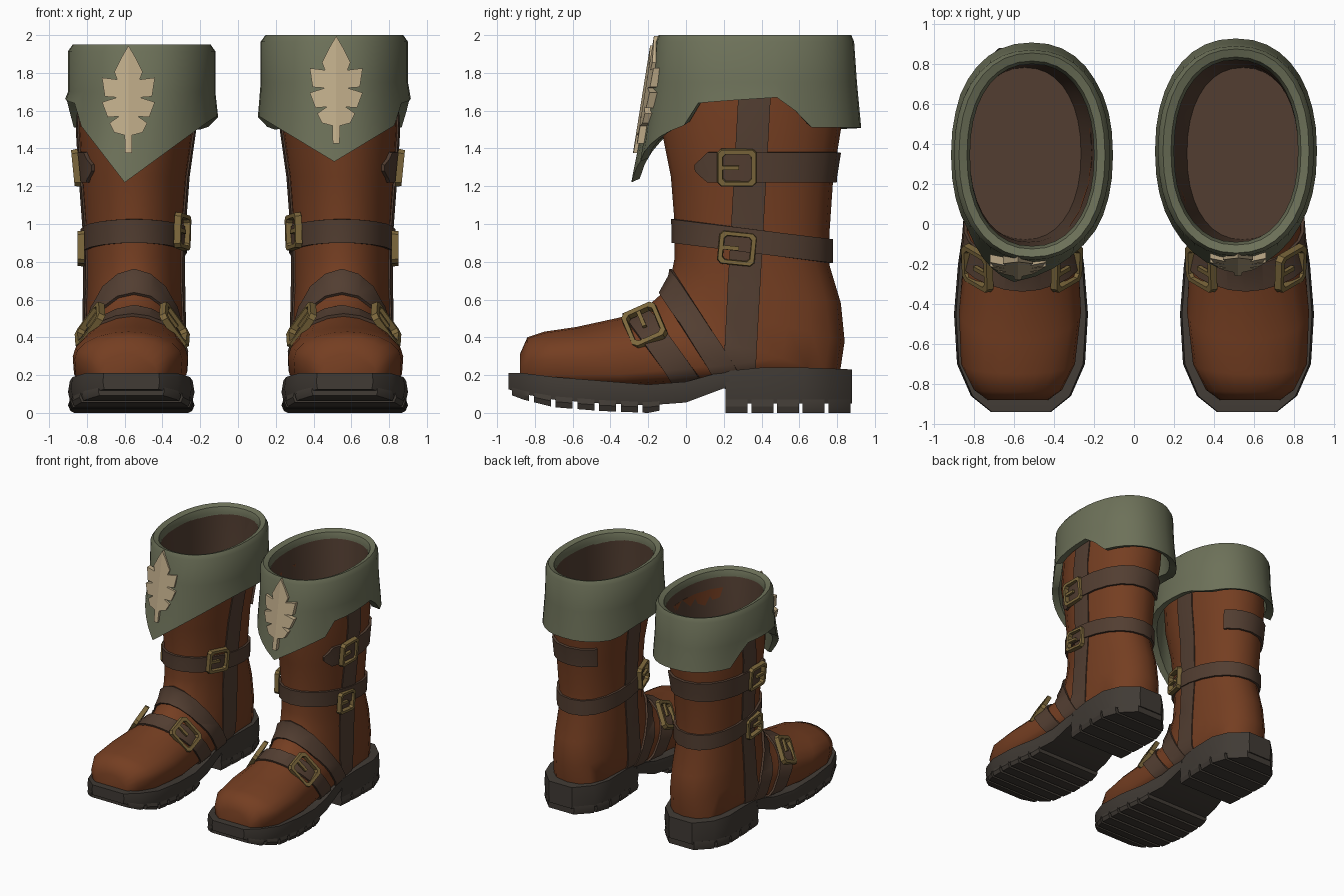
import bpy, bmesh
from math import sin, cos, pi, radians, copysign
from mathutils import Vector, Matrix
from mathutils.bvhtree import BVHTree

cube = bpy.data.objects.get("Cube")
if cube:
    bpy.data.objects.remove(cube)


def material(name, rgb):
    m = bpy.data.materials.new(name)
    m.use_nodes = True
    m.diffuse_color = (*rgb, 1)
    m.node_tree.nodes["Principled BSDF"].inputs["Base Color"].default_value = (*rgb, 1)
    return m


LEATHER = material("russet leather", (.176, .048, .0155))
STRAP = material("dark brown leather", (.085, .048, .031))
CUFF = material("sage green cloth", (.153, .166, .10))
SOLE = material("charcoal rubber", (.052, .043, .035))
BRASS = material("aged brass", (.2, .135, .044))
LEAF = material("pale tan", (.52, .41, .25))


def lerp_table(table, t, col=1):
    """Piecewise linear lookup in a table sorted by its first column."""
    for a, b in zip(table, table[1:]):
        if t <= b[0]:
            f = max(0, (t - a[0]) / (b[0] - a[0]))
            return a[col] + (b[col] - a[col]) * f
    return table[-1][col]


def loft(bm, rings, wrap=False, cap_start=False, cap_end=False):
    """Skin a list of closed rings with quads."""
    vr = [[bm.verts.new(p) for p in r] for r in rings]
    pairs = list(zip(vr, vr[1:])) + ([(vr[-1], vr[0])] if wrap else [])
    n = len(vr[0])
    for a, b in pairs:
        for i in range(n):
            j = (i + 1) % n
            bm.faces.new((a[i], a[j], b[j], b[i]))
    if cap_start:
        bm.faces.new(vr[0])
    if cap_end:
        bm.faces.new(vr[-1])
    bmesh.ops.recalc_face_normals(bm, faces=bm.faces)


def finish(name, bm, mat, side, angle=40):
    """Place a part in the left (+1) or mirrored right (-1) boot."""
    for v in bm.verts:
        v.co.x = side * (v.co.x + .55)
    if side < 0:
        bmesh.ops.reverse_faces(bm, faces=bm.faces)
    me = bpy.data.meshes.new(name)
    bm.to_mesh(me)
    bm.free()
    me.materials.append(mat)
    ob = bpy.data.objects.new(("left_" if side > 0 else "right_") + name, me)
    bpy.context.collection.objects.link(ob)
    bpy.ops.object.select_all(action='DESELECT')
    ob.select_set(True)
    bpy.context.view_layer.objects.active = ob
    bpy.ops.object.shade_smooth_by_angle(angle=radians(angle))


# Boot upper: front y, front z, back y, back z, half width, x shift, underside roundness
UPPER = [
    (-.13, 1.8, .83, 1.8, .31, -.03, .9),
    (-.13, 1.5, .82, 1.5, .31, -.01, .9),
    (-.08, 1.25, .78, 1.25, .285, 0, .9),
    (-.06, 1.0, .76, .96, .265, 0, .9),
    (-.06, .82, .76, .78, .26, 0, .9),
    (-.08, .72, .82, .58, .262, 0, .9),
    (-.13, .63, .84, .38, .265, 0, .85),
    (-.22, .55, .81, .18, .265, 0, .75),
    (-.35, .505, .35, .18, .27, .01, .5),
    (-.58, .455, -.3, .14, .305, .02, .45),
    (-.75, .43, -.65, .14, .285, .03, .45),
    (-.84, .40, -.82, .14, .22, .03, .5),
    (-.88, .31, -.88, .14, .15, .03, .5),
]


def power(v, e):
    return copysign(abs(v) ** e, v)


def upper_mesh():
    rings = []
    for fy, fz, by, bz, w, ox, e in UPPER:
        ring = []
        for i in range(20):
            s, c = sin(i * pi / 10), cos(i * pi / 10)
            k = e if c < 0 else 1
            c2 = power(c, k)
            ring.append((ox + w * power(s, k), (fy + by) / 2 + (fy - by) / 2 * c2,
                         (fz + bz) / 2 + (fz - bz) / 2 * c2))
        rings.append(ring)
    bm = bmesh.new()
    loft(bm, rings, cap_end=True)
    return bm


def slab(y, z, ny, nz, width):
    """Two facing planes that keep a band of the given width."""
    c, n = Vector((0, y, z)), Vector((0, ny, nz)).normalized()
    return [(c - n * width / 2, n), (c + n * width / 2, -n)]


def strap(name, side, planes, thick):
    """A band cut from the upper's own surface and raised."""
    bm = upper_mesh()
    for co, no in planes:
        geom = bm.verts[:] + bm.edges[:] + bm.faces[:]
        bmesh.ops.bisect_plane(bm, geom=geom, plane_co=co, plane_no=no, clear_inner=True)
    bm.normal_update()
    new = bmesh.ops.extrude_face_region(bm, geom=bm.faces[:])["geom"]
    top = {g for g in new if isinstance(g, bmesh.types.BMFace)}
    bm.normal_update()
    moves = []
    for v in [g for g in new if isinstance(g, bmesh.types.BMVert)]:
        n = sum((f.normal for f in v.link_faces if f in top), Vector())
        moves.append((v, n.normalized() * thick))
    for v, d in moves:
        v.co += d
    finish(name, bm, STRAP, side)


def buckle(name, side, tree, face, y, z, along, a, b, facing=(0, 0)):
    """Chamfered frame with a prong, seated on the upper; facing is its y and z tilt."""
    hit = tree.ray_cast(Vector((face * 2, y, z)), Vector((-face, 0, 0)))[0]
    n = Vector((face, *facing)).normalized()
    t = Vector((0, *along))
    t = (t - n * t.dot(n)).normalized()
    frame = Matrix((t, n.cross(t), n)).transposed().to_4x4()
    frame.translation = hit + n * .01

    def octagon(s, h):
        p, q, c = a * s, b * s, .2 * a * s
        corners = [(p, q - c), (p - c, q), (c - p, q), (-p, q - c)]
        return [(x, y2, h) for x, y2 in corners + [(-x, -y2) for x, y2 in corners]]

    bm = bmesh.new()
    loft(bm, [octagon(1, 0), octagon(.96, .035), octagon(.74, .035), octagon(.7, 0)], wrap=True)
    prong = Matrix.Translation((-a * .4, 0, .022)) @ Matrix.Diagonal((a, .022, .022, 1))
    bmesh.ops.create_cube(bm, size=1, matrix=prong)
    bmesh.ops.transform(bm, matrix=frame, verts=bm.verts)
    finish(name, bm, BRASS, side, 30)


# Sole plan: y, half width, top height, slab underside, tread underside
PLAN = [
    (-.94, .15, .21, .125, .10), (-.86, .25, .21, .10, .07), (-.7, .32, .19, .07, .03),
    (-.45, .335, .17, .05, .01), (-.2, .315, .15, .04, 0), (0, .285, .165, .055, .04),
    (.2, .265, .22, .13, .12), (.4, .28, .24, .07, 0), (.62, .285, .24, .07, 0),
    (.76, .235, .235, .07, 0), (.88, .11, .23, .07, 0),
]


def sole_block(bm, y0, y1, bottom, top):
    ys = [y0] + [r[0] for r in PLAN if y0 < r[0] < y1] + [y1]
    rings = []
    for y in ys:
        w, lo, hi = lerp_table(PLAN, y), bottom(y), top(y)
        rings.append([(.015 + x, y, z) for x, z in
                      ((-w * .96, lo), (w * .96, lo), (w, (lo + hi) / 2), (w * .97, hi),
                       (-w * .97, hi), (-w, (lo + hi) / 2))])
    loft(bm, rings, cap_start=True, cap_end=True)


def sole(side):
    bm = bmesh.new()
    rim = lambda y: lerp_table(PLAN, y, 2)
    under = lambda y: lerp_table(PLAN, y, 3)
    tread = lambda y: lerp_table(PLAN, y, 4)
    sole_block(bm, -.94, .23, under, rim)
    sole_block(bm, .21, .88, lambda y: .05, rim)
    for i in range(7):
        y = -.92 + i * .115
        sole_block(bm, y, y + .09, tread, lambda v: under(v) + .02)
    for i in range(5):
        y = .21 + i * .136
        sole_block(bm, y, y + .116, lambda v: 0, lambda v: .07)
    finish("sole", bm, SOLE, side, 30)


def around(degrees):
    """Point on a slightly squared unit circle, starting at the front."""
    a = radians(degrees)
    return power(sin(a), .9), -power(cos(a), .9)


def oval(rx, ry, z, cy, cx=-.04):
    return [(cx + rx * x, cy + ry * y, z) for x, y in map(around, range(0, 360, 10))]


def cuff(side, top, tip, cy, lean):
    """Folded cuff with a straight-edged front point and side notches."""
    outer = [(50, 0), (60, .11), (100, .14), (110, .07), (120, -.02), (180, -.02)]
    inner = [(52, 0), (75, .04), (105, .03), (125, -.03), (180, -.02)]
    hem, tuck = [], []
    for a in range(0, 360, 10):
        x, y = around(a)
        z = 1.53 if y > 0 else tip + (1.53 - tip) * min(1, abs(x) / .82)
        z += lerp_table(outer, a) if a <= 180 else lerp_table(inner, 360 - a)
        drop = max(0, 1.52 - z)
        for row, rx, ry, lift in ((hem, .405, .56, 0), (tuck, .34, .515, .02)):
            row.append((-.04 + rx * x + lean * drop, cy + (ry + .25 * drop) * y, z + lift))
    bm = bmesh.new()
    loft(bm, [oval(.31, .455, top - .06, cy), oval(.325, .47, top - .015, cy),
              oval(.365, .51, top, cy), oval(.39, .525, top - .035, cy),
              oval(.39, .54, top - .25, cy), hem, tuck], wrap=True)
    finish("cuff", bm, CUFF, side)
    # Inside of the shaft
    bm = bmesh.new()
    loft(bm, [oval(.312, .457, top - .055, cy), oval(.296, .445, 1.65, .355, -.025),
              oval(.28, .43, 1.38, .352, -.005)], cap_end=True)
    bmesh.ops.reverse_faces(bm, faces=bm.faces)
    finish("lining", bm, STRAP, side)


def leaf(side, top, cx, cy):
    """Lobed leaf plate, folded along its midrib."""
    half = [(0, 0), (.035, .06), (.075, .14), (.06, .18), (.14, .17), (.125, .27), (.06, .275),
            (.14, .3), (.11, .38), (.05, .375), (.10, .41), (.075, .46), (.02, .475),
            (.018, .57), (0, .57)]
    bm = bmesh.new()

    def vert(x, d):
        return bm.verts.new((cx + x, cy - .495 - .16 * d + .18 * abs(x), top - d))

    right = [vert(x, d) for x, d in half]
    left = [right[0]] + [vert(-x, d) for x, d in half[1:-1]] + [right[-1]]
    bm.faces.new(right)
    bm.faces.new(left[::-1])
    new = bmesh.ops.extrude_face_region(bm, geom=bm.faces[:])["geom"]
    bmesh.ops.translate(bm, vec=(0, -.04, 0),
                        verts=[g for g in new if isinstance(g, bmesh.types.BMVert)])
    bmesh.ops.recalc_face_normals(bm, faces=bm.faces)
    finish("leaf_ornament", bm, LEAF, side, 20)


def boot(side, top, tip, cy, lean, leaf_x):
    body = upper_mesh()
    tree = BVHTree.FromBMesh(body)
    finish("upper", body, LEATHER, side, 50)
    sole(side)
    cuff(side, top, tip, cy, lean)
    leaf(side, top - .005, leaf_x, cy)
    # Straps
    strap("side_strip", side, slab(.32, .9, 1, -.055, .17), .009)
    strap("shin_strap", side, slab(.35, .91, .13, 1, .125), .018)
    ends = [(Vector((.22, .04, 0)), Vector((.66, .42, 0)))]
    ends += [(Vector((0, .04, 1.3)), Vector((0, 1, k))) for k in (-1, 1)]
    strap("calf_strap", side, slab(.3, 1.3, 0, 1, .16) + ends, .02)
    strap("ankle_strap", side, slab(-.085, .665, .84, .54, .125), .016)
    strap("instep_strap", side, slab(-.21, .455, .8, .6, .13), .016)
    # Buckles
    buckle("calf_buckle", side, tree, 1, .27, 1.3, (1, 0), .105, .1, (0, -.1))
    buckle("shin_buckle_outer", side, tree, 1, .27, .87, (1, -.1), .1, .088)
    buckle("shin_buckle_inner", side, tree, -1, .16, .96, (1, -.1), .1, .095, (-.3, 0))
    for face, word in ((1, "outer"), (-1, "inner")):
        buckle("instep_buckle_" + word, side, tree, face, -.215, .45, (.4, -.9), .118, .1,
               (-.3, .6))


boot(1, 2.0, 1.33, .365, 0, -.03)
boot(-1, 1.95, 1.22, .345, .3, .03)
